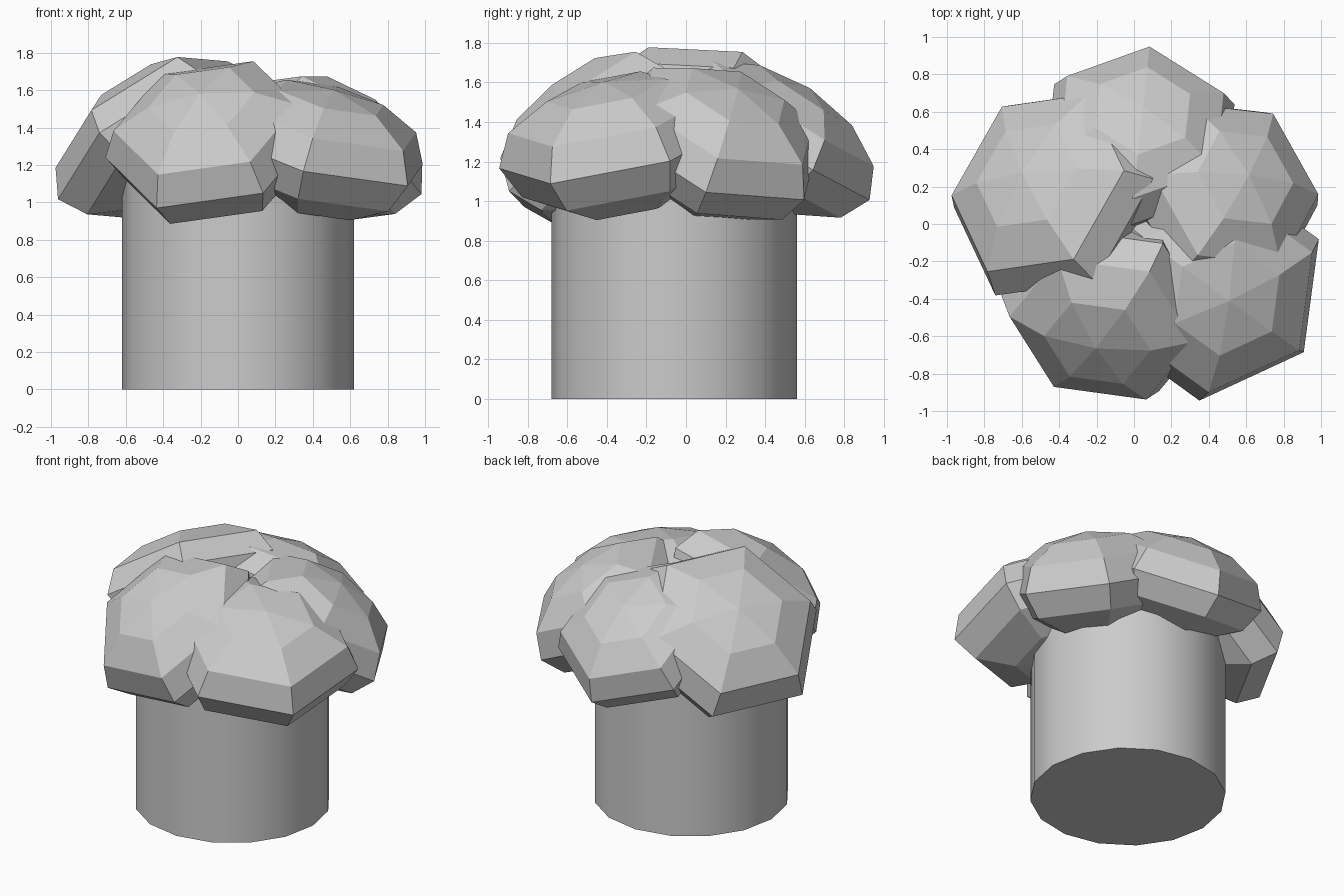
import bpy, bmesh
from mathutils import Vector, Matrix

if "Cube" in bpy.data.objects:
    bpy.data.objects.remove(bpy.data.objects["Cube"])


def finish(name, bm):
    mesh = bpy.data.meshes.new(name)
    bmesh.ops.recalc_face_normals(bm, faces=bm.faces)
    bm.to_mesh(mesh)
    bm.free()
    obj = bpy.data.objects.new(name, mesh)
    bpy.context.collection.objects.link(obj)
    return obj


def lobe(name, center, axis, corner, radius, depth):
    """Squashed six-sided sphere, tilted along axis, one corner turned toward 'corner'."""
    bm = bmesh.new()
    bmesh.ops.create_uvsphere(bm, u_segments=6, v_segments=6, radius=1)
    # turn the sphere so that an equator corner lies on local x
    rim = max(bm.verts, key=lambda v: v.co.x - abs(v.co.z) * 5).co
    first = Vector((rim.x, rim.y, 0)).normalized()
    turn = Matrix((first, Vector((-first.y, first.x, 0)), Vector((0, 0, 1)))).to_4x4()
    z = Vector(axis).normalized()
    x = Vector(corner)
    x = (x - z * x.dot(z)).normalized()
    y = z.cross(x)
    frame = Matrix((x, y, z)).transposed().to_4x4()
    size = Matrix.Diagonal((radius, radius, depth, 1))
    bm.transform(Matrix.Translation(center) @ frame @ size @ turn)
    return finish(name, bm)


# Five overlapping lobes of the cap: center, axis, corner direction, radius, depth
lobe("cap_front_left", (-0.14, -0.46, 1.32), (-0.19, -0.60, 0.77), (-0.29, -0.34, -0.37), 0.58, 0.34)
lobe("cap_front_right", (0.43, -0.34, 1.28), (0.23, -0.21, 0.95), (0.47, -0.34, -0.19), 0.62, 0.34)
lobe("cap_right", (0.47, 0.16, 1.29), (0.44, 0.31, 0.84), (0.20, 0.37, -0.23), 0.57, 0.33)
lobe("cap_back", (0.03, 0.46, 1.31), (0.06, 0.54, 0.84), (0.09, 0.83, -0.54), 0.56, 0.31)
lobe("cap_left", (-0.43, 0.165, 1.345), (-0.53, 0.34, 0.78), (-0.485, -0.07, -0.30), 0.63, 0.32)

# Stem
bm = bmesh.new()
bmesh.ops.create_cone(bm, cap_ends=True, segments=16, radius1=0.62, radius2=0.62, depth=1.2,
                      matrix=Matrix.Translation((0, -0.06, 0.6)))
stem = finish("stem", bm)
bpy.context.view_layer.objects.active = stem
stem.select_set(True)
bpy.ops.object.shade_smooth_by_angle()
